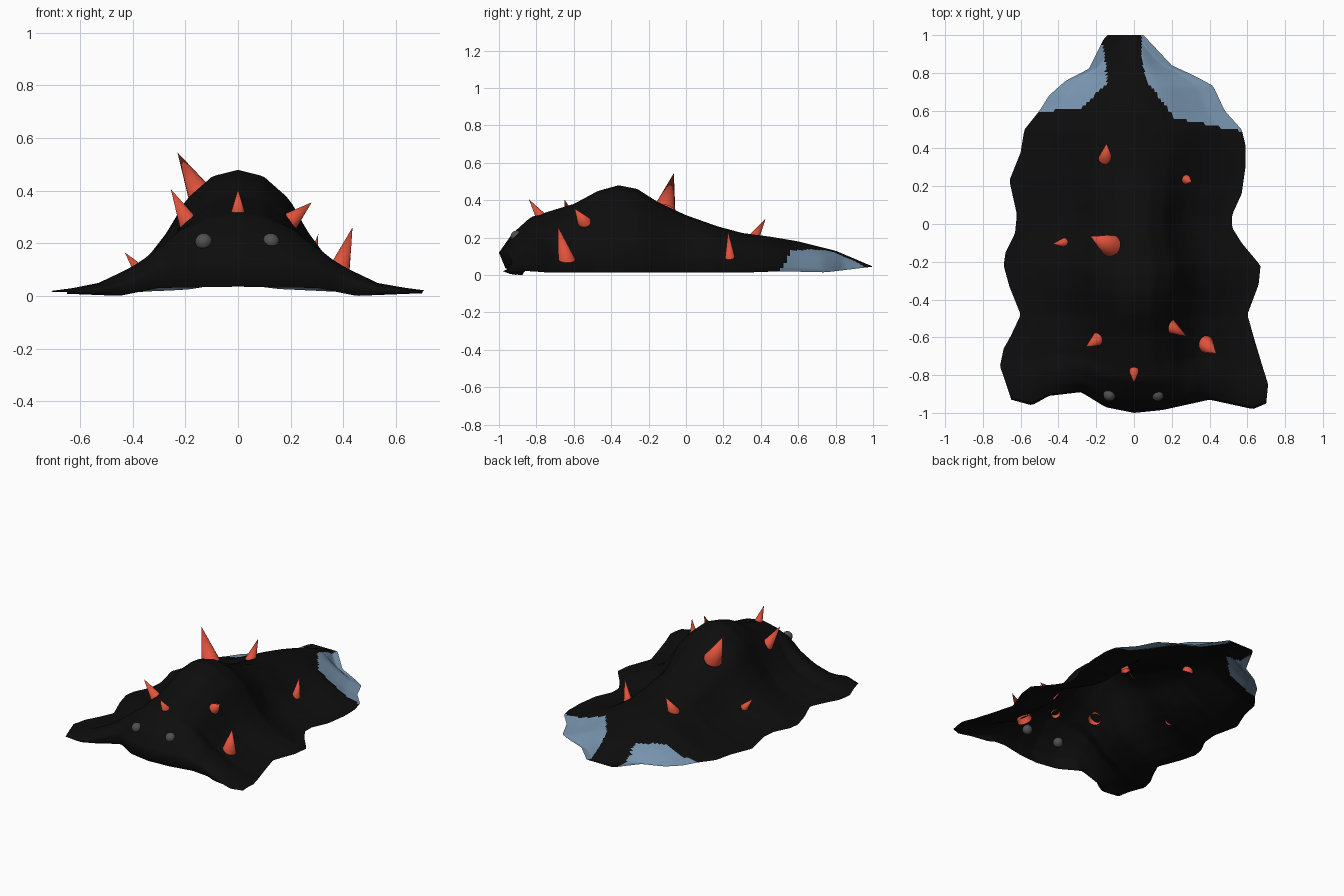
import bpy, bmesh, math
from mathutils import Vector

if "Cube" in bpy.data.objects:
    bpy.data.objects.remove(bpy.data.objects["Cube"])


def lerp_table(v, pts):
    """Piecewise linear lookup."""
    if v <= pts[0][0]:
        return pts[0][1]
    for (a, p), (b, q) in zip(pts, pts[1:]):
        if v <= b:
            return p + (q - p) * (v - a) / (b - a)
    return pts[-1][1]


def material(name, r, g, b):
    m = bpy.data.materials.new(name)
    m.diffuse_color = (r, g, b, 1)
    m.use_nodes = True
    m.node_tree.nodes["Principled BSDF"].inputs["Base Color"].default_value = m.diffuse_color
    return m


BLACK = material("black hide", 0.004, 0.004, 0.004)
BLUE = material("blue grey tail", 0.19, 0.30, 0.43)
RED = material("red spike", 0.75, 0.085, 0.045)
GREY = material("dark grey eye", 0.08, 0.08, 0.08)

# Wavy skirt outline: half width against y
RIGHT = [(-.95, .70), (-.85, .71), (-.68, .66), (-.48, .60), (-.32, .66), (-.22, .67),
         (-.1, .57), (-.02, .52), (.05, .52), (.16, .57), (.3, .59), (.42, .59), (.5, .57),
         (.6, .48), (.73, .42), (.78, .33), (.84, .20), (1, .05)]
LEFT = [(-.95, .65), (-.8, .71), (-.68, .69), (-.48, .60), (-.33, .66), (-.22, .69),
        (-.15, .68), (-.05, .63), (.05, .62), (.23, .66), (.38, .60), (.5, .58),
        (.6, .50), (.68, .45), (.76, .36), (.82, .24), (.98, .16), (1, .14)]
# Front edge y across the width, and spine height along y
FRONT = [(-.71, -.88), (-.65, -.93), (-.54, -.96), (-.45, -.91), (-.28, -.89), (-.15, -.97),
         (0, -1), (.15, -.985), (.4, -.93), (.63, -.98), (.7, -.95)]
SPINE = [(-1, .12), (-.93, .22), (-.83, .31), (-.7, .35), (-.6, .38), (-.47, .45),
         (-.36, .48), (-.26, .46), (-.15, .39), (0, .32), (.17, .26), (.3, .225),
         (.45, .205), (.6, .18), (.8, .13), (1, .045)]
# Cross-section shape from the spine (0) to the skirt edge (1)
NOSE = [(0, 1), (.2, .97), (.43, .88), (.55, .6), (.75, .25), (1, .12)]
BODY = [(0, 1), (.15, .95), (.3, .77), (.4, .52), (.5, .33), (.6, .22), (.75, .11), (.9, .045), (1, .03)]
TAIL = [(0, 1), (.15, .95), (.3, .84), (.42, .7), (.6, .45), (.8, .2), (1, .1)]
# Inner border of the blue tail patches
BLUE_R = [(.49, .57), (.56, .22), (.75, .07), (.88, .04), (1, .04)]
BLUE_L = [(.59, .5), (.62, .27), (.75, .14), (.93, .16), (1, .2)]
LIP = [(0, .035), (.3, .03), (.45, 0), (.7, .01)]


def skin(t, y):
    """Point on the hide for cross position t (-1..1) and nominal y."""
    x = t * lerp_table(y, RIGHT if t > 0 else LEFT)
    fall = min(1, max(0, (-.5 - y) / .45))
    yc = y - .05 * fall
    a = abs(t)
    g = lerp_table(a, BODY)
    if y < -.72:
        k = min(1, (-.72 - y) / .23)
        g += (lerp_table(a, NOSE) - g) * k
    elif y > .2:
        k = min(1, (y - .2) / .3)
        g += (lerp_table(a, TAIL) - g) * k
    z = max(lerp_table(yc, SPINE) * g, lerp_table(y, [(.75, .015), (1, .045)]))
    return Vector((x, y + (lerp_table(x, FRONT) + .95) * fall, z))


# Body: a hollow shell open underneath, with a lip tucked under the nose
COLS, ROWS = 64, 110
bm = bmesh.new()
grid = []
for j in range(-1, ROWS + 1):
    row = []
    for i in range(COLS + 1):
        p = skin(2 * i / COLS - 1, -.95 + 1.95 * max(j, 0) / ROWS)
        if j < 0:
            p.y += .035
            p.z = min(p.z, lerp_table(abs(p.x), LIP))
        row.append(bm.verts.new(p))
    grid.append(row)
for a, b in zip(grid, grid[1:]):
    for i in range(COLS):
        f = bm.faces.new((a[i], a[i + 1], b[i + 1], b[i]))
        c = f.calc_center_median()
        edge, start = (BLUE_R, .49) if c.x > 0 else (BLUE_L, .59)
        f.material_index = int(c.y > start and abs(c.x) > lerp_table(c.y, edge))
        f.smooth = True
mesh = bpy.data.meshes.new("body_shell")
bm.to_mesh(mesh)
bm.free()
body = bpy.data.objects.new("body_shell", mesh)
bpy.context.collection.objects.link(body)
mesh.materials.append(BLACK)
mesh.materials.append(BLUE)


# Spikes: open cones pushed a little way through the hide
def spike(base, tip, r):
    base, tip = Vector(base), Vector(tip)
    axis = (tip - base).normalized()
    base -= axis * .025
    bpy.ops.mesh.primitive_cone_add(vertices=16, radius1=r, depth=(tip - base).length,
                                    end_fill_type='NOTHING', location=(base + tip) / 2,
                                    rotation=axis.to_track_quat('Z', 'Y').to_euler())
    o = bpy.context.object
    o.name = "spike"
    o.data.materials.append(RED)
    bpy.ops.object.shade_smooth_by_angle(angle=math.radians(40))


spike((-.135, -.11, .37), (-.23, -.065, .545), .06)
spike((-.19, -.61, .28), (-.255, -.65, .405), .042)
spike((.205, -.55, .29), (.28, -.595, .355), .04)
spike((.38, -.64, .085), (.435, -.685, .26), .05)
spike((.275, .235, .10), (.305, .225, .3 - .065), .03)
spike((-.15, .36, .195), (-.145, .425, .3), .037)
spike((-.385, -.1, .11), (-.43, -.105, .165), .025)
spike((0, -.785, .325), (0, -.84, .405), .03)

# Eyes
for x in (-.13, .125):
    bpy.ops.mesh.primitive_uv_sphere_add(segments=16, ring_count=10, radius=.033,
                                         location=(x, -.905, .205))
    bpy.context.object.name = "eye"
    bpy.context.object.data.materials.append(GREY)
    bpy.ops.object.shade_smooth()
